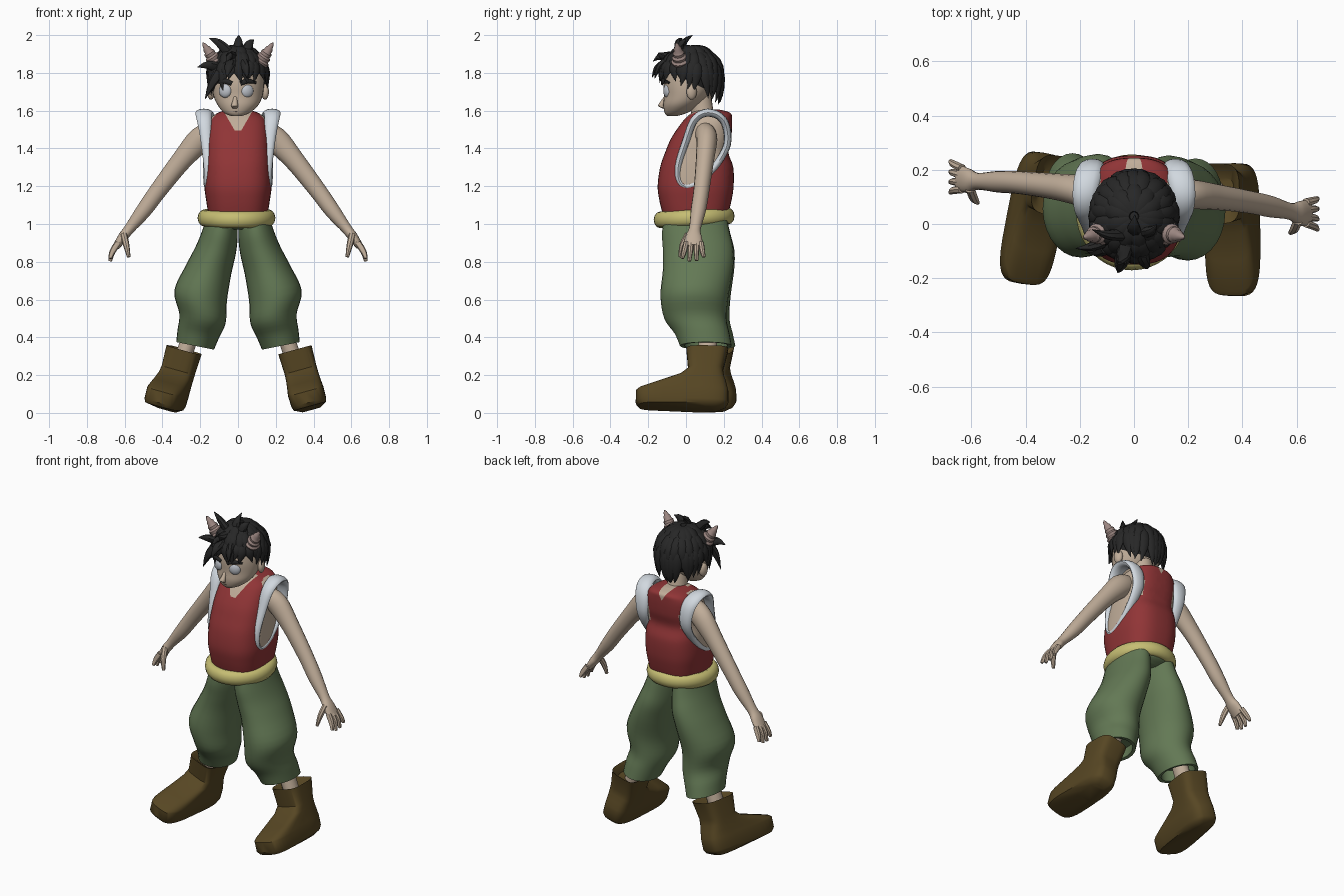
import bpy, bmesh, math, random
from mathutils import Vector, Matrix

random.seed(4)
cube = bpy.data.objects.get("Cube")
if cube:
    bpy.data.objects.remove(cube, do_unlink=True)

PALETTE = {
    "skin": (0.53, 0.42, 0.32), "vest_red": (0.28, 0.035, 0.037),
    "trim_white": (0.64, 0.69, 0.74), "belt_yellow": (0.56, 0.51, 0.17),
    "trouser_green": (0.125, 0.19, 0.09), "boot_brown": (0.095, 0.062, 0.017),
    "hair_black": (0.02, 0.02, 0.02), "horn_brown": (0.33, 0.24, 0.22),
    "eye_grey": (0.52, 0.55, 0.6), "lip_brown": (0.3, 0.2, 0.15),
}
MATS, parts = {}, []
for name, rgb in PALETTE.items():
    m = bpy.data.materials.new(name)
    m.use_nodes = True
    m.diffuse_color = (*rgb, 1)
    m.node_tree.nodes["Principled BSDF"].inputs["Base Color"].default_value = (*rgb, 1)
    MATS[name] = m


def finish(name, bm, *mats):
    bmesh.ops.recalc_face_normals(bm, faces=bm.faces)
    me = bpy.data.meshes.new(name)
    bm.to_mesh(me)
    bm.free()
    for m in mats:
        me.materials.append(MATS[m])
    ob = bpy.data.objects.new(name, me)
    bpy.context.collection.objects.link(ob)
    parts.append(ob)


def refine(rows, k):
    """Catmull-Rom interpolation through rows of numbers."""
    out = []
    for i in range(len(rows) - 1):
        a, b, c, d = (rows[max(0, min(len(rows) - 1, i + j))] for j in (-1, 0, 1, 2))
        for s in range(k):
            t = s / k
            out.append(tuple(q + t / 2 * (r - p + t * (2 * p - 5 * q + 4 * r - w + t * (3 * (q - r) + w - p)))
                             for p, q, r, w in zip(a, b, c, d)))
    return out + [tuple(rows[-1])]


def skin_rings(rows, n=12, hint=(0, 1, 0), axis=None, closed=False, p=2.0, bm=None):
    """Rows are (x, y, z, radius across hint, radius along hint)."""
    bm = bm or bmesh.new()
    pts = [Vector(r[:3]) for r in rows]
    count, rings = len(pts), []
    for i, r in enumerate(rows):
        if axis:
            t = Vector(axis)
        elif closed:
            t = (pts[(i + 1) % count] - pts[i - 1]).normalized()
        else:
            t = (pts[min(i + 1, count - 1)] - pts[max(i - 1, 0)]).normalized()
        u = Vector(hint)
        u = (u - t * u.dot(t)).normalized()
        w = t.cross(u)
        ring = []
        for j in range(n):
            c, s = math.cos(math.tau * j / n), math.sin(math.tau * j / n)
            c = math.copysign(abs(c) ** (2 / p), c)
            s = math.copysign(abs(s) ** (2 / p), s)
            ring.append(bm.verts.new(pts[i] + w * r[3] * s + u * r[4] * c))
        rings.append(ring)
    for i in range(count if closed else count - 1):
        a, b = rings[i], rings[(i + 1) % count]
        for j in range(n):
            bm.faces.new((a[j], a[(j + 1) % n], b[(j + 1) % n], b[j]))
    if not closed:
        bm.faces.new(rings[0])
        bm.faces.new(rings[-1])
    return bm


def stack(rows):
    """Level rows (z, x, half width, y front, y back) to ring rows."""
    return [(x, (f + b) / 2, z, w, (b - f) / 2) for z, x, w, f, b in rows]


def ball(name, centre, size, mat, rot=0.0):
    bm = bmesh.new()
    bmesh.ops.create_uvsphere(bm, u_segments=20, v_segments=12, radius=1)
    bm.transform(Matrix.Translation(centre) @ Matrix.Rotation(rot, 4, "Z") @ Matrix.Diagonal((*size, 1)))
    finish(name, bm, mat)


UP = (0, 0, 1)

# Armhole outline (y, z): a teardrop pointing down and forward
outline = [(.1, 1.588), (.04, 1.545), (.0, 1.44), (-.04, 1.31), (-.035, 1.225), (.01, 1.2), (.085, 1.235),
           (.165, 1.32), (.218, 1.42), (.212, 1.52), (.17, 1.575)]
loop = refine(outline[-1:] + outline + outline[:2], 4)[4:-5]


def in_armhole(y, z):
    hit = False
    for (y0, z0), (y1, z1) in zip(loop, loop[1:] + loop[:1]):
        if (z0 > z) != (z1 > z) and y < y0 + (z - z0) / (z1 - z0) * (y1 - y0):
            hit = not hit
    return hit


# Vest with cut neckline (deeper in front) and armholes showing skin
torso = stack([(1.04, 0, .155, -.12, .22), (1.12, 0, .168, -.14, .24), (1.2, 0, .178, -.15, .252),
               (1.3, 0, .176, -.137, .25), (1.38, 0, .17, -.11, .225), (1.46, 0, .165, -.075, .24),
               (1.55, 0, .15, -.012, .244), (1.588, 0, .108, .03, .235), (1.605, 0, .05, .06, .18)])
bm = skin_rings(refine(torso, 6), 56, axis=UP, p=2.7)
FRONT, BACK = 1.465, 1.545
for low in (FRONT, BACK):
    for s in (1, -1):
        bmesh.ops.bisect_plane(bm, geom=bm.verts[:] + bm.edges[:] + bm.faces[:],
                               plane_co=(0, 0, low), plane_no=(s * .13, 0, -.075))
bmesh.ops.bisect_plane(bm, geom=bm.verts[:] + bm.edges[:] + bm.faces[:], plane_co=(0, 0, 1.495), plane_no=UP)
for f in bm.faces:
    c = f.calc_center_median()
    neck = c.z > 1.495 and c.z > (FRONT if c.y < .09 else BACK) + abs(c.x) * .13 / .075
    f.material_index = int(neck or (abs(c.x) > .1 and in_armhole(c.y, c.z)))
finish("vest", bm, "vest_red", "skin")

# Belt roll
finish("belt", skin_rings([(-.008 + .172 * math.cos(a), .043 + .18 * math.sin(a), 1.032 + .01 * math.sin(a), .034, .044)
                           for a in (math.tau * i / 40 for i in range(40))], 12, hint=UP, closed=True), "belt_yellow")

# Hips joining the trouser legs
hips = stack([(1.05, 0, .16, -.12, .22), (1.0, 0, .165, -.115, .225), (.97, 0, .1, -.06, .17)])
finish("hips", skin_rings(refine(hips, 4), 32, axis=UP), "trouser_green")

for s, side in ((1, "left"), (-1, "right")):
    back = s < 0

    def arm_fix(r):
        return (s * r[0], r[1] + back * max(0, r[0] - .15) * .26, *r[2:])

    # Armhole trim, puffed at the shoulder and hugging the vest
    trim = []
    for y, z in loop:
        top = max(0, (z - 1.2) / .39)
        edge = min(1, abs(y - .08) / .14) ** 2
        trim.append((s * (.162 + .02 * top - .022 * edge), y, z, .017 + .004 * top, .02 + .025 * top ** 3 + .014 * edge))
    finish(side + "_armhole_trim", skin_rings(trim, 12, hint=(1, 0, 0), closed=True), "trim_white")

    # Arm down to the palm
    arm = [(.13, .1, 1.48, .06, .055), (.2, .11, 1.445, .068, .056), (.3, .1, 1.335, .054, .048), (.42, .082, 1.18, .046, .042),
           (.5, .065, 1.07, .041, .04), (.575, .047, .975, .028, .031), (.61, .04, .93, .026, .045),
           (.645, .04, .88, .019, .048)]
    finish(side + "_arm", skin_rings([arm_fix(r) for r in refine(arm, 4)], 16), "skin")

    # Fingers and thumb
    for k in range(4):
        y0 = .002 + .026 * k
        tip = -.02 + .038 * k
        drop = (.015, 0, .003, .022)[k]
        finger = [(.635, y0, .9, .017, .015), (.664, (y0 + tip) / 2, .855, .016, .014), (.677, tip, .803 + drop, .009, .009)]
        finish(f"{side}_finger_{k + 1}", skin_rings([arm_fix(r) for r in refine(finger, 3)], 8), "skin")
    thumb = [(.605, .012, .945, .018, .018), (.592, -.018, .89, .017, .016), (.578, -.032, .825, .009, .009)]
    finish(side + "_thumb", skin_rings([arm_fix(r) for r in refine(thumb, 3)], 8), "skin")

    # Baggy trouser leg, its hem turned inward
    leg = [(.083, .05, 1.04, .08, .165), (.095, .053, .95, .095, .18), (.118, .065, .86, .108, .187), (.155, .063, .76, .122, .185),
           (.198, .045, .62, .142, .18), (.188, .05, .5, .125, .165), (.21, .085, .42, .112, .145),
           (.227, .105, .355, .102, .137)]
    rows = refine(leg, 4) + [(.227, .105, .357, .085, .115), (.215, .105, .42, .08, .11)]
    rows = [(s * r[0], r[1] + back * .03 * (1 - r[2]), *r[2:]) for r in rows]
    finish(side + "_trouser_leg", skin_rings(rows, 28, axis=Vector((-s * .2, 0, 1)).normalized()), "trouser_green")
    finish(side + "_ankle", skin_rings([(s * .225, .115, .48, .045, .05), (s * .3, .115, .27, .045, .05)], 14), "skin")

    # Boot: shaft flowing into a long foot that widens to a low square toe
    boot = stack([(.29, 0, .06, .06, .17), (.32, 0, .08, .02, .21), (.33, 0, .094, 0, .222), (.22, 0, .09, .01, .195),
                  (.185, 0, .09, -.035, .2), (.15, 0, .091, -.14, .212), (.112, 0, .093, -.25, .222),
                  (.1, 0, .094, -.265, .224), (.04, 0, .092, -.267, .224), (.02, 0, .086, -.25, .21), (0, 0, .05, .0, .17)])
    bm = skin_rings(boot, 36, axis=UP, p=3.8)
    for v in bm.verts:
        v.co.x *= 1 - .35 * v.co.y
    bm.transform(Matrix.Translation((s * .388, back * .045, .016)) @ Matrix.Rotation(-.16 if back else -.02, 4, "Z")
                 @ Matrix.Rotation(-s * .27, 4, "Y"))
    finish(side + "_boot", bm, "boot_brown")

    # Horn with stacked rings
    horn = []
    for i in range(5):
        for t, k in ((i / 5, .92), ((i + .6) / 5, 1.12)):
            r = (.042 * (1 - t) ** .75 + .003) * k
            horn.append((s * (.115 + .07 * t), -.03 - .02 * t, 1.85 + .108 * t, r, r))
    horn.append((s * .186, -.05, 1.96, .002, .002))
    finish(side + "_horn", skin_rings(horn, 14), "horn_brown")

    # Facial features and ears
    ball(side + "_ear", (s * .143, .03, 1.7), (.02, .028, .042), "skin", s * .3)
    ball(side + "_eye", (-.01 + s * .058, -.098, 1.705), (.035, .02, .037), "eye_grey", s * .35)
    brow = [(-.01 + s * .022, -.126, 1.743, .006, .011), (-.01 + s * .06, -.122, 1.757, .007, .014),
            (-.01 + s * .105, -.09, 1.748, .006, .006)]
    finish(side + "_eyebrow", skin_rings(refine(brow, 3), 8, hint=UP), "hair_black")

# Neck and head
finish("neck", skin_rings([(0, .1, 1.54, .07, .065), (0, .085, 1.6, .058, .06), (0, .07, 1.7, .058, .06)], 20, axis=UP), "skin")
head = stack([(1.572, -.008, .03, -.1, -.045), (1.59, -.006, .07, -.113, .01), (1.63, 0, .108, -.12, .07),
              (1.68, 0, .13, -.116, .12), (1.75, 0, .138, -.118, .155), (1.83, 0, .128, -.1, .16), (1.9, 0, .07, -.04, .1)])
finish("head", skin_rings(refine(head, 4), 32, axis=UP), "skin")
nose = [(-.014, -.106, 1.68, .008, .006), (-.016, -.12, 1.65, .013, .014), (-.018, -.132, 1.626, .018, .016), (-.016, -.116, 1.612, .012, .008)]
finish("nose", skin_rings(refine(nose, 3), 12, axis=UP), "skin")
mouth = [(-.04, -.103, 1.6, .003, .003), (-.01, -.114, 1.597, .003, .003), (.024, -.103, 1.6, .003, .003)]
finish("mouth", skin_rings(refine(mouth, 3), 8, hint=UP), "lip_brown")

# Hair cap cut along a sloping hairline
CENTRE, SIZE = Vector((0, .028, 1.79)), Vector((.15, .158, .14))
bm = bmesh.new()
bmesh.ops.create_uvsphere(bm, u_segments=32, v_segments=20, radius=1)
bm.transform(Matrix.Translation(CENTRE) @ Matrix.Diagonal((*SIZE, 1)))
bmesh.ops.bisect_plane(bm, geom=bm.verts[:] + bm.edges[:] + bm.faces[:], plane_co=(0, .03, 1.75),
                       plane_no=(0, .5, 1), clear_inner=True)
finish("hair_cap", bm, "hair_black")


def lock(bm, a, e0, e1, width):
    """One tapered lock following the skull from elevation e0 to e1."""
    rows = []
    for i in range(7):
        t = i / 6
        e = math.radians(e0 + (e1 - e0) * t)
        aa = a + .12 * t * t * math.copysign(1, math.sin(a * 7))
        r = (math.cos(e) if e > 0 else math.cos(e * .4)) * (1.0 + .07 * t)
        drop = 1.04 if e > 0 else 1.13
        p = CENTRE + Vector((math.sin(aa) * r * SIZE.x, -math.cos(aa) * r * SIZE.y, math.sin(e) * SIZE.z * drop))
        w = width * (.55 + .45 * math.sin(math.pi * min(1, t * 1.3))) * (1 - t ** 3) + .001
        rows.append((*p, w, w * .5))
    em = math.radians((e0 + e1) / 2)
    skin_rings(rows, 8, hint=(math.sin(a) * math.cos(em), -math.cos(a) * math.cos(em), math.sin(em)), bm=bm)


# Overlapping rows of hair locks, longer at the back and right fringe
bm = bmesh.new()
for count, start, share in ((28, 30, 1.0), (22, 58, .5), (13, 84, 0.0)):
    for i in range(count):
        a = math.tau * (i + random.uniform(-.25, .25)) / count - math.pi
        hem = -10 - 64 * ((1 - math.cos(a)) / 2) ** 2 + random.uniform(-8, 5)
        if -1.6 < a < -.5 and share == 1:
            hem -= 26
        lock(bm, a, start, hem * share + 28 * (1 - share), .034 if share else .04)
# Loose spikes
for base, tip in (((0, -.03, 1.91), (.003, .035, 2.0)), ((-.05, -.04, 1.91), (-.155, -.02, 1.985)),
                  ((.04, -.03, 1.91), (.085, 0, 1.975)), ((-.11, -.06, 1.83), (-.215, -.09, 1.83)),
                  ((-.04, -.11, 1.85), (-.06, -.18, 1.775)), ((.03, -.11, 1.85), (.05, -.165, 1.77)),
                  ((-.1, -.09, 1.8), (-.175, -.1, 1.66)), ((-.03, -.08, 1.89), (-.06, -.175, 1.86))):
    b, t = Vector(base), Vector(tip)
    mid = b.lerp(t, .5) + Vector((0, -.01, .012))
    skin_rings(refine([(*b, .03, .024), (*mid, .022, .016), (*t, .001, .001)], 3), 8, hint=(.2, .9, .3), bm=bm)
finish("hair_locks", bm, "hair_black")

# Smooth shading with sharp creases kept
bpy.ops.object.select_all(action="DESELECT")
for ob in parts:
    ob.select_set(True)
bpy.context.view_layer.objects.active = parts[0]
bpy.ops.object.shade_smooth_by_angle(angle=math.radians(42))
